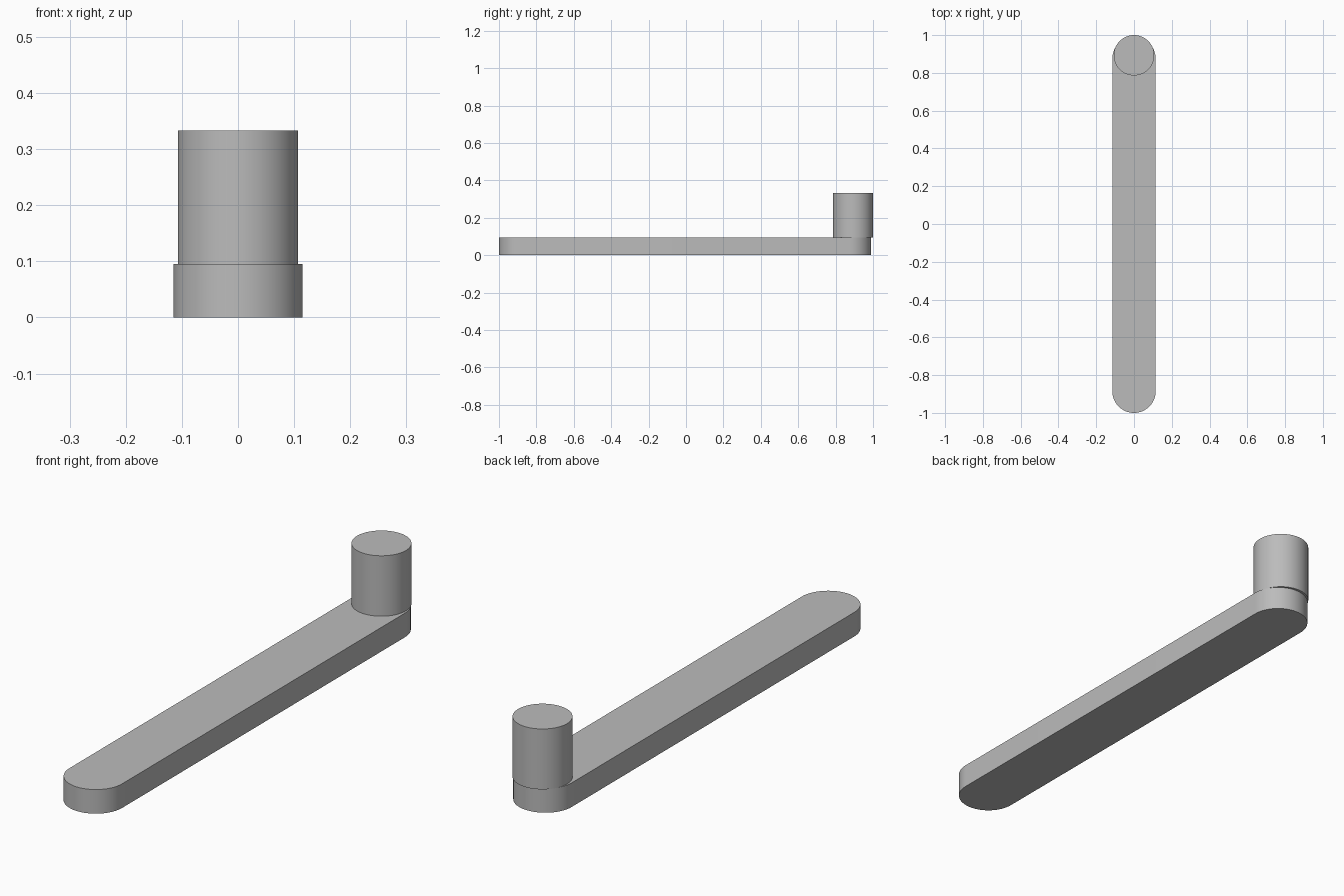
import bpy, bmesh, math

cube = bpy.data.objects.get("Cube")
if cube:
    bpy.data.objects.remove(cube, do_unlink=True)

grey = bpy.data.materials.new("plain grey")
grey.use_nodes = True
COLOR = (0.5, 0.5, 0.5, 1)
grey.diffuse_color = COLOR
grey.node_tree.nodes["Principled BSDF"].inputs["Base Color"].default_value = COLOR


def arc(radius, y, start, end, steps):
    """Points of an arc centred on (0, y)."""
    angles = [start + (end - start) * i / steps for i in range(steps + 1)]
    return [(radius * math.cos(a), y + radius * math.sin(a)) for a in angles]


def extrude_outline(name, outline, z0, z1):
    """Solid prism from a flat outline, with smooth sides and sharp rims."""
    bm = bmesh.new()
    base = bm.faces.new([bm.verts.new((x, y, z0)) for x, y in outline])
    top = bmesh.ops.extrude_face_region(bm, geom=[base], use_keep_orig=True)["geom"]
    verts = [v for v in top if isinstance(v, bmesh.types.BMVert)]
    bmesh.ops.translate(bm, verts=verts, vec=(0, 0, z1 - z0))
    bmesh.ops.recalc_face_normals(bm, faces=bm.faces)
    mesh = bpy.data.meshes.new(name)
    bm.to_mesh(mesh)
    bm.free()
    mesh.materials.append(grey)
    obj = bpy.data.objects.new(name, mesh)
    bpy.context.collection.objects.link(obj)
    bpy.ops.object.select_all(action='DESELECT')
    obj.select_set(True)
    bpy.context.view_layer.objects.active = obj
    bpy.ops.object.shade_smooth_by_angle(angle=math.radians(30))
    return obj


ARM_R, ARM_TOP = 0.115, 0.095
PEG_R, PEG_TOP = 0.107, 0.333

# Flat arm with two rounded ends
arm_outline = (arc(ARM_R, 0.99 - ARM_R, 0, math.pi, 32)
               + arc(ARM_R, ARM_R - 1, math.pi, 2 * math.pi, 32))
extrude_outline("arm", arm_outline, 0, ARM_TOP)

# Upright round handle at the back end
peg_outline = arc(PEG_R, 1 - PEG_R, 0, 2 * math.pi, 64)[:-1]
extrude_outline("handle", peg_outline, ARM_TOP, PEG_TOP)
